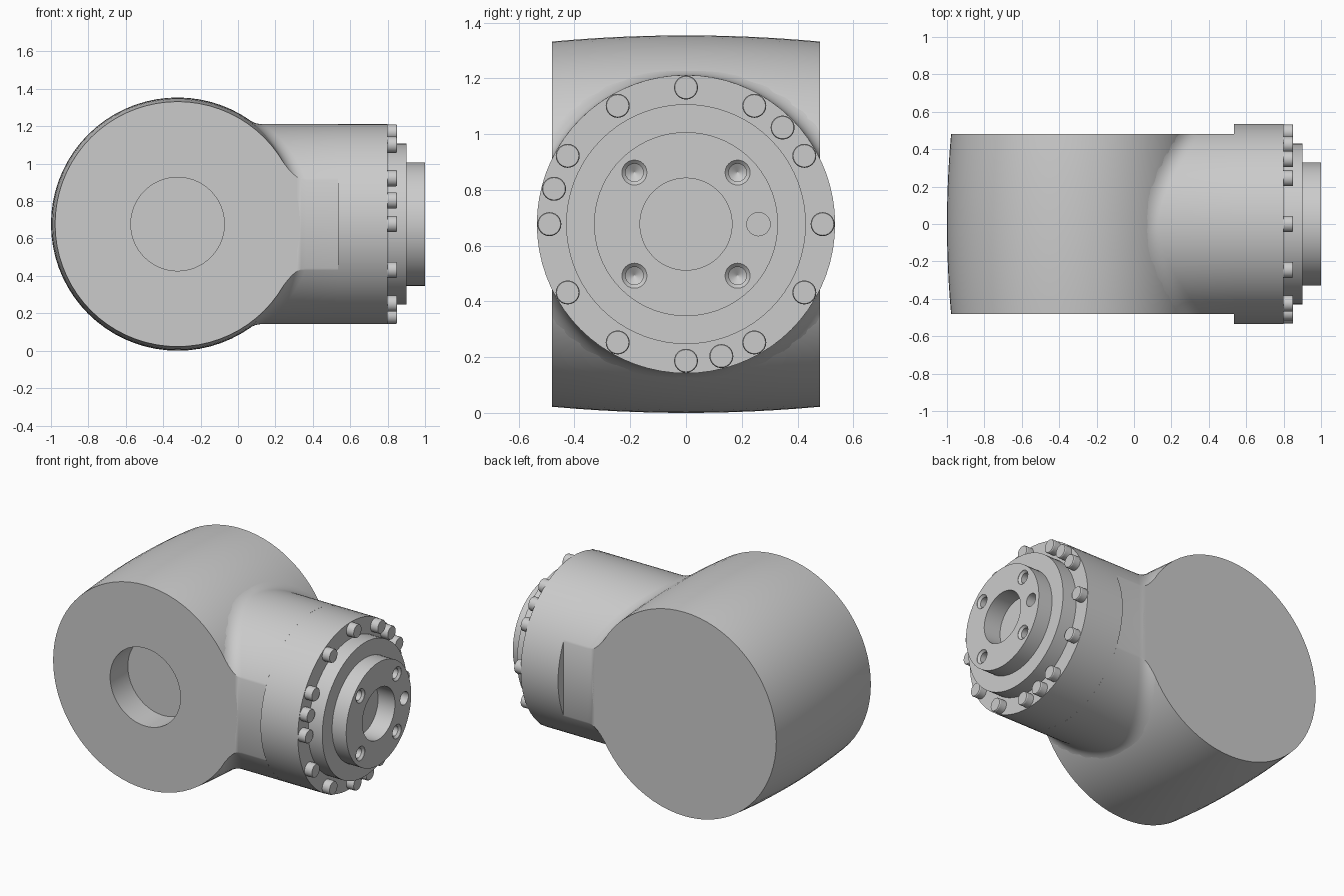
import bpy, bmesh, math
from mathutils import Vector, Matrix

cube = bpy.data.objects.get("Cube")
if cube:
    bpy.data.objects.remove(cube, do_unlink=True)

SEG = 72
MID_Z = 0.677                     # height of both axes
DRUM_X, DRUM_R, END_R, HALF_W = -0.323, 0.677, 0.655, 0.48
NECK_R, SEAM_X = 0.535, 0.535

grey = bpy.data.materials.new("light grey metal")
grey.use_nodes = True
COLOUR = (0.6, 0.6, 0.6, 1)
grey.diffuse_color = COLOUR
grey.node_tree.nodes["Principled BSDF"].inputs["Base Color"].default_value = COLOUR


def finish(name, bm):
    bmesh.ops.recalc_face_normals(bm, faces=bm.faces)
    mesh = bpy.data.meshes.new(name)
    bm.to_mesh(mesh)
    bm.free()
    mesh.materials.append(grey)
    obj = bpy.data.objects.new(name, mesh)
    bpy.context.collection.objects.link(obj)
    return obj


def smooth(obj):
    bpy.ops.object.select_all(action='DESELECT')
    obj.select_set(True)
    bpy.context.view_layer.objects.active = obj
    bpy.ops.object.shade_smooth_by_angle(angle=math.radians(30))


def loft(rings):
    """Skin a row of equal rings and cap both ends."""
    bm = bmesh.new()
    rows = [[bm.verts.new(p) for p in ring] for ring in rings]
    n = len(rows[0])
    for a, b in zip(rows, rows[1:]):
        for i in range(n):
            j = (i + 1) % n
            bm.faces.new((a[i], a[j], b[j], b[i]))
    bm.faces.new(rows[0])
    bm.faces.new(rows[-1])
    return bm


def lathe(name, profile, origin, along_y=False, seg=SEG):
    """Turn (radius, distance) points about the x axis, or the y axis."""
    rings = []
    for r, t in profile:
        ring = []
        for i in range(seg):
            a = math.tau * i / seg
            u, v = r * math.cos(a), r * math.sin(a)
            ring.append(Vector(origin) + Vector((u, t, v) if along_y else (t, u, v)))
        rings.append(ring)
    return finish(name, loft(rings))


def drum_radius(y):
    return DRUM_R - (DRUM_R - END_R) * (y / HALF_W) ** 2


# Barrel-shaped drum with a blind bore in its front face
sides = [(drum_radius(HALF_W * k / 6), HALF_W * k / 6) for k in range(-6, 7)]
drum = lathe("drum_housing", [(0.25, -0.30), (0.25, -HALF_W)] + sides,
             (DRUM_X, 0, MID_Z), along_y=True)
smooth(drum)


# Neck that flares into the drum, trimmed flat at the sides
def drum_x(y, z):
    return DRUM_X + math.sqrt(max(drum_radius(y) ** 2 - z * z, 0))


STEPS = 6
rings = [[] for _ in range(STEPS + 3)]
for i in range(SEG * 2):
    a = math.pi * i / SEG
    s, c = math.sin(a), math.cos(a)
    flare = 0.035 + 0.045 * abs(s)
    hit = drum_x(NECK_R * s, NECK_R * c)
    wide = NECK_R + flare * (0.6 + 0.35 * abs(s))
    start = Vector((hit + flare, NECK_R))
    end = Vector((drum_x(wide * s, wide * c) - 0.002, wide))
    corner = Vector((hit, NECK_R))
    path = [Vector((SEAM_X, NECK_R))]
    for k in range(STEPS + 1):
        t = k / STEPS
        path.append(start * (1 - t) ** 2 + corner * 2 * t * (1 - t) + end * t * t)
    path.append(Vector((-0.03, 0.3)))
    for ring, p in zip(rings, path):
        ring.append((p.x, p.y * s, MID_Z + p.y * c))

bm = loft(rings)
for side in (-1, 1):
    cut = bmesh.ops.bisect_plane(
        bm, geom=bm.verts[:] + bm.edges[:] + bm.faces[:],
        plane_co=(0, side * HALF_W, 0), plane_no=(0, side, 0), clear_outer=True)
    edges = [e for e in cut["geom_cut"] if isinstance(e, bmesh.types.BMEdge)]
    bmesh.ops.holes_fill(bm, edges=edges, sides=0)
smooth(finish("neck", bm))

# Stepped output flange with a central recess
flange = lathe("output_flange", [
    (NECK_R, SEAM_X), (NECK_R, 0.80), (0.43, 0.80), (0.43, 0.90),
    (0.33, 0.90), (0.33, 1.0), (0.165, 1.0), (0.165, 0.88)], (0, 0, MID_Z))

# Four countersunk screw holes and one dowel hole in the flange face
screw = [(0.045, 1.01), (0.045, 0.998), (0.032, 0.985), (0.032, 0.93), (0.002, 0.91)]
dowel = [(0.042, 1.01), (0.042, 0.94)]
holes = [(y, z, screw) for y in (-0.185, 0.185) for z in (-0.185, 0.185)]
for y, z, profile in holes + [(0.26, 0, dowel)]:
    cutter = lathe("hole_cutter", profile, (0, y, MID_Z + z), seg=24)
    cutter.hide_render = True
    mod = flange.modifiers.new("hole", 'BOOLEAN')
    mod.operation, mod.solver, mod.object = 'DIFFERENCE', 'EXACT', cutter
    bpy.context.view_layer.objects.active = flange
    bpy.ops.object.modifier_apply(modifier=mod.name)
    bpy.data.objects.remove(cutter, do_unlink=True)
smooth(flange)

# Ring of bolts: twelve even ones and three extra
for angle in list(range(0, 360, 30)) + [45, 165, 285]:
    a = math.radians(angle)
    bolt = lathe("flange_bolt", [(0.043, 0.795), (0.043, 0.845), (0.040, 0.85)],
                 (0, 0.49 * math.cos(a), MID_Z + 0.49 * math.sin(a)), seg=24)
    smooth(bolt)
